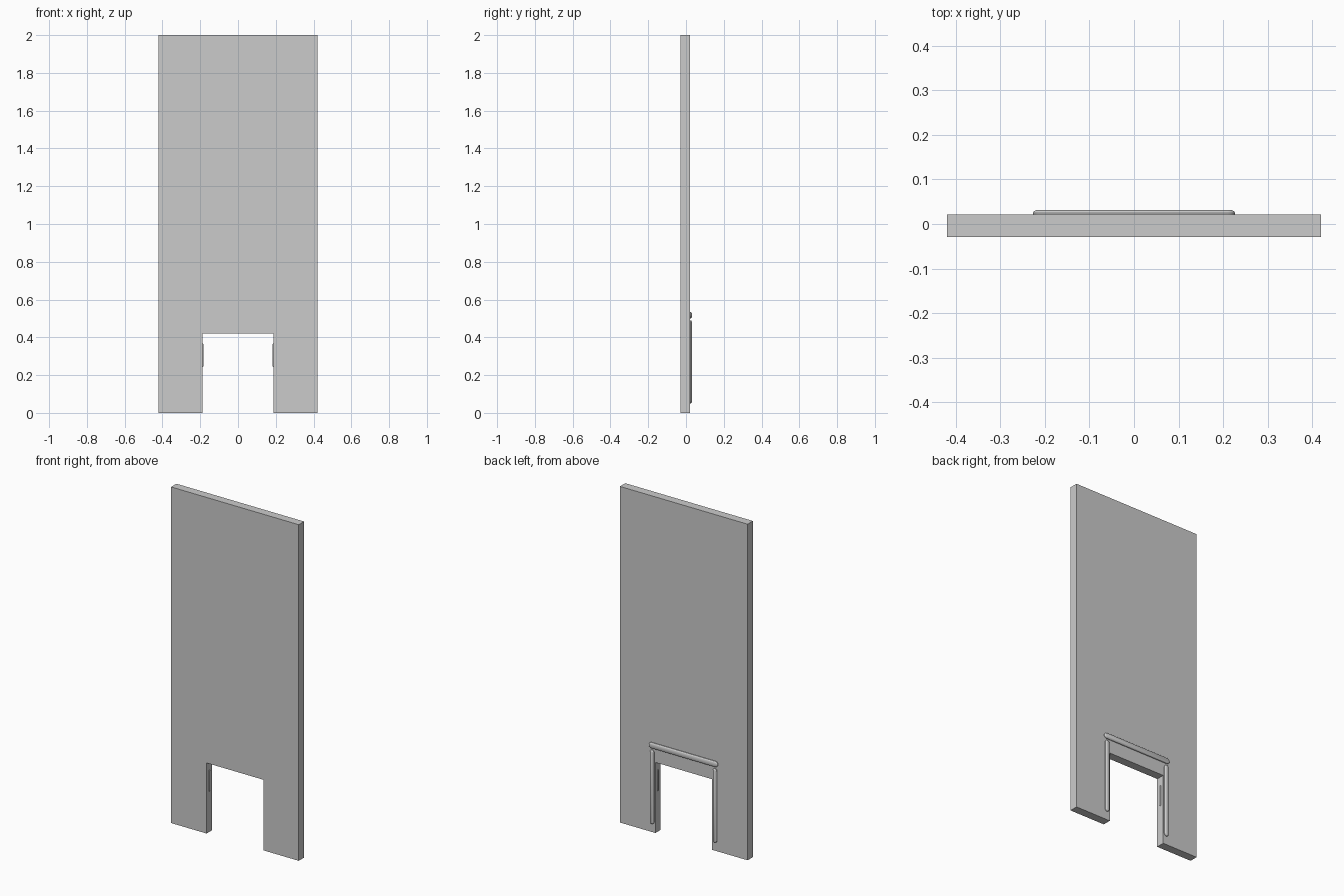
import bpy, bmesh, math

if "Cube" in bpy.data.objects:
    bpy.data.objects.remove(bpy.data.objects["Cube"])

FRONT, BACK, TIP = -0.029, 0.021, 0.031


def finish(name, bm, smooth=False):
    bmesh.ops.recalc_face_normals(bm, faces=bm.faces)
    me = bpy.data.meshes.new(name)
    bm.to_mesh(me)
    bm.free()
    ob = bpy.data.objects.new(name, me)
    bpy.context.collection.objects.link(ob)
    if smooth:
        bpy.context.view_layer.objects.active = ob
        ob.select_set(True)
        bpy.ops.object.shade_smooth_by_angle(angle=math.radians(30))
        ob.select_set(False)
    return ob


def loft(name, rings, smooth=False):
    """Join closed rings of points in order and cap both ends."""
    bm = bmesh.new()
    vs = [[bm.verts.new(p) for p in r] for r in rings]
    n = len(vs[0])
    for a, b in zip(vs, vs[1:]):
        for i in range(n):
            j = (i + 1) % n
            bm.faces.new((a[i], a[j], b[j], b[i]))
    bm.faces.new(vs[0])
    bm.faces.new(vs[-1])
    return finish(name, bm, smooth)


def capsule(length, width, seg=8):
    """Round-ended outline, long axis first."""
    r, h = width / 2, length / 2 - width / 2
    pts = []
    for side in (1, -1):
        for i in range(seg + 1):
            a = math.pi * i / seg - math.pi / 2
            pts.append((side * (h + r * math.cos(a)), side * r * math.sin(a)))
    return pts


def raised_bar(name, cx, cz, length, width, upright):
    """Round-ended bar with a chamfered top, on the back face."""
    rings = []
    for y, inset in ((BACK - 0.004, 0), (0.025, 0), (0.029, 0.003), (TIP, 0.007)):
        outline = capsule(length - 2 * inset, width - 2 * inset)
        rings.append([(cx + v, y, cz + u) if upright else (cx + u, y, cz + v)
                      for u, v in outline])
    return loft(name, rings, True)


# Door panel with the opening at the bottom
W, N, H = 0.42, 0.187, 0.42
profile = [(-W, 0), (-N, 0), (-N, H), (N, H), (N, 0), (W, 0), (W, 2), (-W, 2)]
loft("door_panel", [[(x, y, z) for x, z in profile] for y in (FRONT, BACK)])

# Top bar above the opening
raised_bar("top_bar", 0, 0.517, 0.454, 0.034, False)

for side, label in ((-1, "left"), (1, "right")):
    # Upright bars beside the opening
    raised_bar(label + "_upright_bar", side * 0.207, 0.27, 0.44, 0.026, True)
    # Slim bowed strips on the inner walls of the opening
    rings = []
    for x, inset in ((N + 0.002, 0), (N - 0.002, 0.001), (N - 0.004, 0.002)):
        rings.append([(side * x, -0.003 + v, 0.305 + u)
                      for u, v in capsule(0.13 - 6 * inset, 0.008 - 2 * inset)])
    loft(label + "_inner_strip", rings, True)
